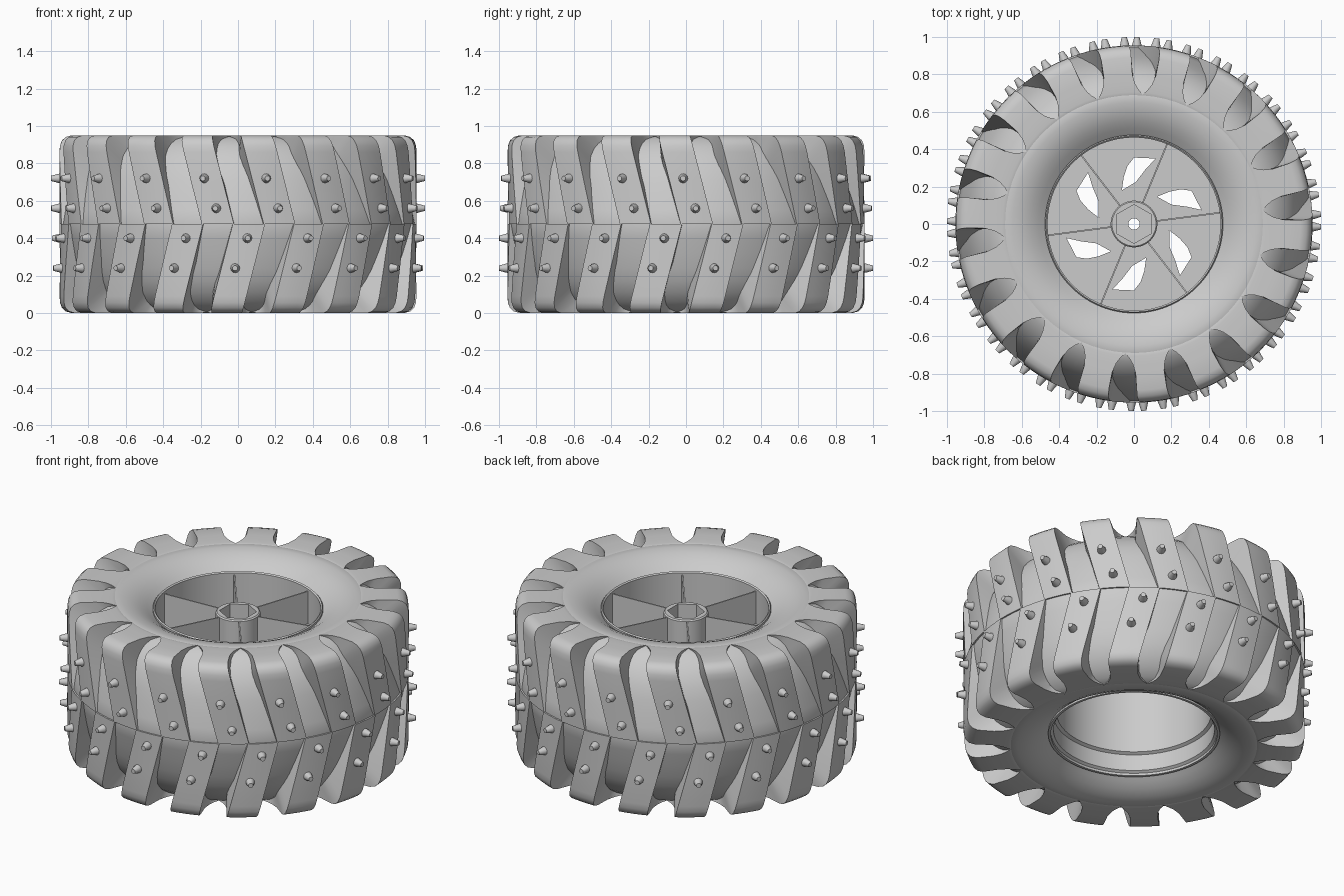
import bpy, bmesh, math
from math import sin, cos, radians, pi

if "Cube" in bpy.data.objects:
    bpy.data.objects.remove(bpy.data.objects["Cube"])

grey = bpy.data.materials.new("neutral grey")
grey.use_nodes = True
grey.diffuse_color = (0.6, 0.6, 0.6, 1)
grey.node_tree.nodes["Principled BSDF"].inputs["Base Color"].default_value = (0.6, 0.6, 0.6, 1)

HEIGHT = 0.95
MID = HEIGHT / 2
LUGS = 18
PITCH = 360 / LUGS


def polar(r, deg, z):
    """Point at an azimuth measured from the front (-y) towards +x."""
    a = radians(deg)
    return (r * sin(a), -r * cos(a), z)


def finish(name, bm, angle=35):
    bmesh.ops.recalc_face_normals(bm, faces=bm.faces)
    mesh = bpy.data.meshes.new(name)
    bm.to_mesh(mesh)
    bm.free()
    mesh.materials.append(grey)
    ob = bpy.data.objects.new(name, mesh)
    bpy.context.collection.objects.link(ob)
    bpy.ops.object.select_all(action="DESELECT")
    ob.select_set(True)
    bpy.context.view_layer.objects.active = ob
    bpy.ops.object.shade_smooth_by_angle(angle=radians(angle))
    return ob


def loft(bm, rings, closed=False):
    """Skin rings of equal length; join the ends, or cap them."""
    rows = [[bm.verts.new(p) for p in ring] for ring in rings]
    n = len(rows[0])
    for i in range(len(rows) if closed else len(rows) - 1):
        a, b = rows[i], rows[(i + 1) % len(rows)]
        for j in range(n):
            k = (j + 1) % n
            bm.faces.new((a[j], a[k], b[k], b[j]))
    if not closed:
        bm.faces.new(rows[0])
        bm.faces.new(rows[-1])


def revolve(name, profile, steps=96):
    """Turn a closed (r, z) profile about the vertical axis."""
    bm = bmesh.new()
    loft(bm, [[polar(r, 360 * i / steps, z) for r, z in profile] for i in range(steps)], True)
    return finish(name, bm)


# Tyre carcass: groove floor, nearly flush at the mid line, and dished sidewalls
upper = [(0.946, MID), (0.93, 0.55), (0.91, 0.63), (0.888, 0.71), (0.862, 0.78), (0.828, 0.84),
         (0.785, 0.89), (0.735, 0.927), (0.69, 0.946), (0.65, 0.945), (0.6, 0.935), (0.55, 0.913),
         (0.51, 0.887), (0.475, 0.86)]
lower = [(r, HEIGHT - z) for r, z in reversed(upper[1:])]
revolve("tyre_carcass", lower + upper)

# Tread lugs: each runs from the mid line, over the shoulder, into the sidewall
# (outer radius, outer height, half width in degrees, root radius, root height)
LUG_PATH = [(0.955, MID, 5.2, 0.86, MID), (0.955, 0.7, 5.2, 0.84, 0.66),
            (0.955, 0.86, 5.2, 0.82, 0.76), (0.952, 0.895, 5.2, 0.80, 0.78),
            (0.942, 0.922, 5.2, 0.80, 0.80), (0.922, 0.941, 5.2, 0.79, 0.82),
            (0.89, 0.95, 5.2, 0.77, 0.85), (0.80, 0.95, 5.5, 0.74, 0.88),
            (0.75, 0.95, 6.6, 0.71, 0.9), (0.72, 0.949, 8, 0.69, 0.9),
            (0.705, 0.948, 9.1, 0.68, 0.9), (0.692, 0.947, 10, 0.67, 0.9), (0.66, 0.935, 10, 0.66, 0.9)]


def lug_rings(turn, flip):
    rings = []
    for r, z, half, root_r, root_z in LUG_PATH:
        mid = turn - 6.5 - 15.5 * (z - MID)
        ring = [(r, mid + half * u, z) for u in (-1, -0.5, 0, 0.5, 1)]
        root = min(half + 0.7, 10)
        ring += [(root_r, mid + root * u, root_z) for u in (1, -1)]
        rings.append([polar(a, d, HEIGHT - h if flip else h) for a, d, h in ring])
    return rings


for side, flip in (("upper", False), ("lower", True)):
    bm = bmesh.new()
    for i in range(LUGS):
        loft(bm, lug_rings(PITCH * (i + flip / 2), flip))
    finish(side + "_tread_lugs", bm)

# Tapered studs, two on every lug
STUD = [(0.027, 0.94), (0.024, 0.962), (0.014, 1.0)]
bm = bmesh.new()
for z, first in ((0.72, -10.9), (0.56, -7), (0.4, 3), (0.24, -0.9)):
    for i in range(LUGS):
        a = radians(first + PITCH * i)
        rings = []
        for rad, d in STUD:
            ring = []
            for k in range(12):
                t = 2 * pi * k / 12
                side = rad * cos(t)
                ring.append((d * sin(a) + side * cos(a), -d * cos(a) + side * sin(a), z + rad * sin(t)))
            rings.append(ring)
        loft(bm, rings)
finish("studs", bm)

# Wheel barrel with stepped lips at both ends
revolve("wheel_barrel", [(0.48, 0.075), (0.476, 0.873), (0.47, 0.88), (0.462, 0.873),
                         (0.462, 0.65), (0.432, 0.64), (0.432, 0.21), (0.45, 0.2), (0.45, 0.1),
                         (0.465, 0.09), (0.465, 0.075)])

# Wheel disc with six curved triangular windows cut through
disc = revolve("wheel_disc", [(0.03, 0.63), (0.465, 0.63), (0.465, 0.66), (0.03, 0.66)])
WINDOW = [(-0.065, 0.18), (-0.055, 0.25), (-0.035, 0.31), (0.0, 0.355), (0.115, 0.35), (0.06, 0.29), (0.01, 0.225)]
bm = bmesh.new()
for i in range(6):
    c, s = cos(i * pi / 3), sin(i * pi / 3)
    loft(bm, [[(x * c - y * s, x * s + y * c, z) for x, y in WINDOW] for z in (0.5, 0.8)])
cutter = finish("window_cutter", bm)
cutter.hide_render = True
cut = disc.modifiers.new("windows", "BOOLEAN")
cut.operation = "DIFFERENCE"
cut.solver = "EXACT"
cut.object = cutter
bpy.context.view_layer.objects.active = disc
bpy.ops.object.modifier_apply(modifier=cut.name)
bpy.data.objects.remove(cutter)
disc.data.shade_flat()

# Six thin radial spoke walls
bm = bmesh.new()
for i in range(6):
    a = radians(7.5 + 60 * i)
    rings = []
    for r, top in ((0.11, 0.845), (0.468, 0.86)):
        rings.append([(r * cos(a) - w * sin(a), r * sin(a) + w * cos(a), z)
                      for w, z in ((-0.004, 0.65), (0.004, 0.65), (0.004, top), (-0.004, top))])
    loft(bm, rings)
finish("spokes", bm)

# Round hub with a hexagonal socket
bm = bmesh.new()
rings = []
for i in range(48):
    deg = 360 * i / 48
    hexagon = 0.09 / cos(radians(deg % 60 - 30))
    rings.append([polar(r, deg, z) for r, z in
                  ((0.125, 0.64), (0.125, 0.845), (0.118, 0.852), (hexagon, 0.852), (hexagon, 0.64))])
loft(bm, rings, True)
finish("hub", bm)
